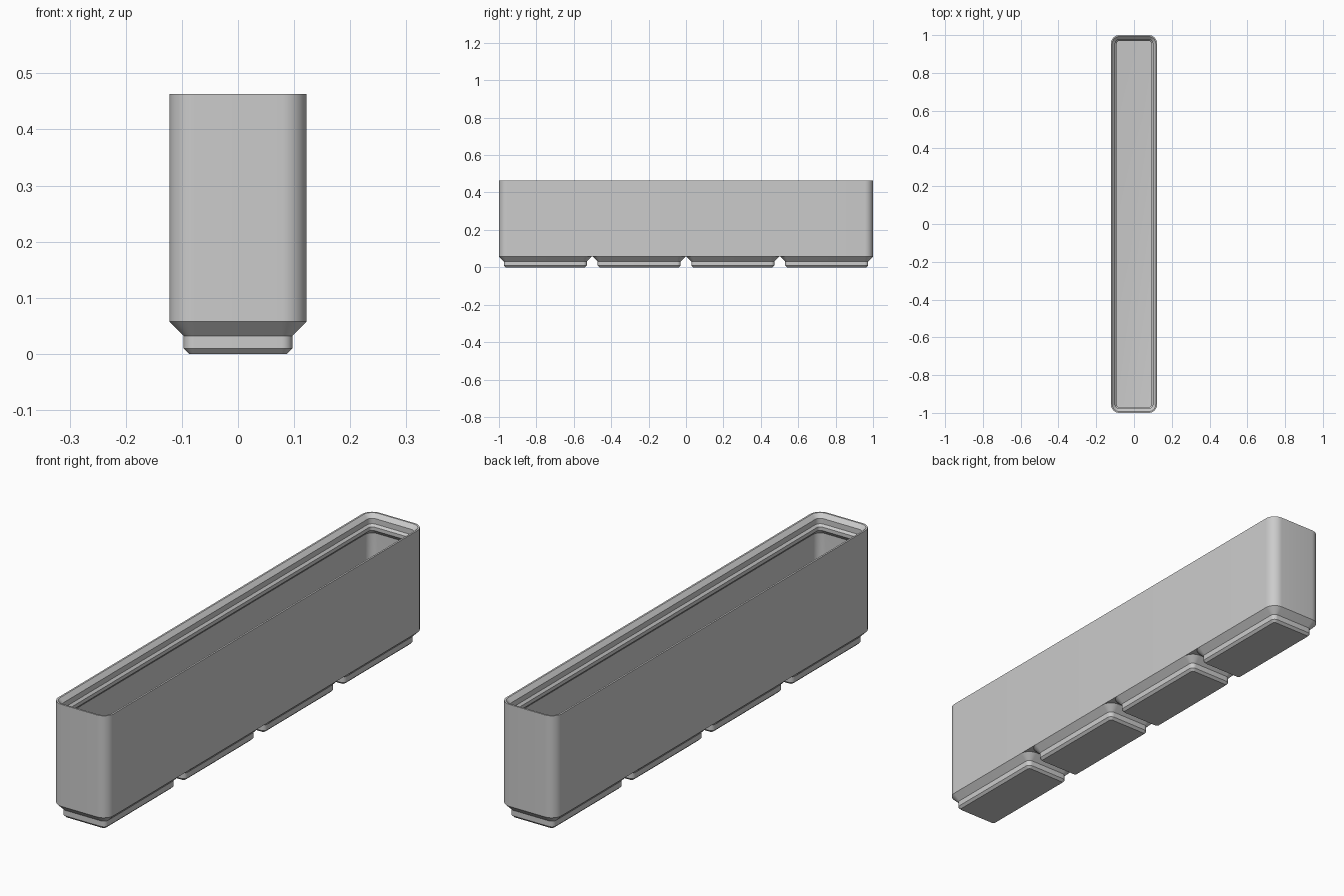
import bpy
import bmesh
from math import sin, cos, pi, radians

cube = bpy.data.objects.get("Cube")
if cube:
    bpy.data.objects.remove(cube, do_unlink=True)

MM = 2 / 167.5            # the tray is laid out in millimetres
PITCH, GAP, RADIUS = 42, 0.5, 3.75
UNITS = 4
LENGTH, WIDTH = UNITS * PITCH - GAP, PITCH / 2 - GAP
BASE, FLOOR, TOP, WALL, FILLET = 4.8, 7.0, 38.8, 1.0, 1.1

grey = bpy.data.materials.new("plain grey")
grey.use_nodes = True
grey.diffuse_color = (0.6, 0.6, 0.6, 1)
grey.node_tree.nodes["Principled BSDF"].inputs["Base Color"].default_value = (0.6, 0.6, 0.6, 1)


def rounded_ring(bm, width, length, inset, z, steps=10):
    """Rounded rectangle of vertices, offset inwards by inset."""
    r = RADIUS - inset
    ring = []
    for i, (sx, sy) in enumerate(((1, 1), (-1, 1), (-1, -1), (1, -1))):
        cx, cy = sx * (width / 2 - RADIUS), sy * (length / 2 - RADIUS)
        for k in range(steps + 1):
            a = (i + k / steps) * pi / 2
            ring.append(bm.verts.new(((cx + r * cos(a)) * MM, (cy + r * sin(a)) * MM, z * MM)))
    return ring


def stacked_solid(name, width, length, profile, y=0):
    """Skin a list of (inset, height) rings and cap both ends."""
    bm = bmesh.new()
    rings = [rounded_ring(bm, width, length, inset, z) for inset, z in profile]
    for low, high in zip(rings, rings[1:]):
        for i in range(len(low)):
            j = (i + 1) % len(low)
            bm.faces.new((low[i], low[j], high[j], high[i]))
    bm.faces.new(rings[0][::-1])
    bm.faces.new(rings[-1])
    mesh = bpy.data.meshes.new(name)
    bm.to_mesh(mesh)
    bm.free()
    mesh.materials.append(grey)
    obj = bpy.data.objects.new(name, mesh)
    bpy.context.collection.objects.link(obj)
    obj.location.y = y * MM
    bpy.ops.object.select_all(action="DESELECT")
    obj.select_set(True)
    bpy.context.view_layer.objects.active = obj
    bpy.ops.object.shade_smooth_by_angle(angle=radians(30))
    return obj


# Tray: outer wall, stepped stacking lip, undercut, inner wall, floor fillet
lip = [(0.6, TOP), (1.9, TOP - 1.3), (1.9, TOP - 3.1), (2.6, TOP - 3.8),
       (2.6, TOP - 5), (WALL, TOP - 6.6)]
fillet = []
for k in range(7):
    a = k / 6 * pi / 2
    fillet.append((WALL + FILLET * (1 - cos(a)), FLOOR + FILLET * (1 - sin(a))))
stacked_solid("tray_body", WIDTH, LENGTH, [(0, BASE), (0, TOP)] + lip + fillet)

# Row of chamfered feet
foot = [(2.95, 0), (2.15, 0.8), (2.15, 2.65), (0, BASE)]
for i in range(UNITS):
    stacked_solid(f"foot_{i + 1}", WIDTH, PITCH - GAP, foot, (i - (UNITS - 1) / 2) * PITCH)
